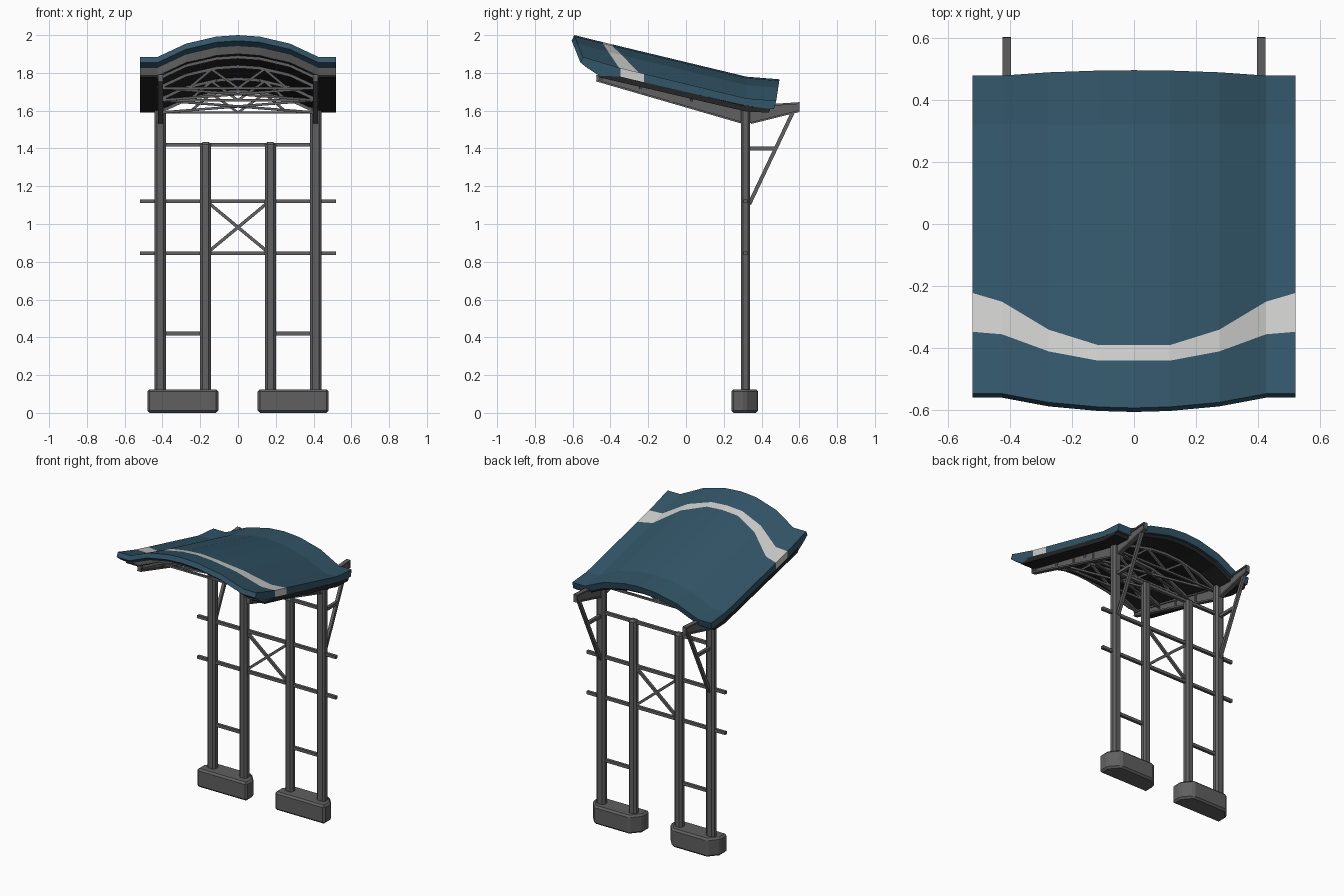
import bpy, bmesh, math
from mathutils import Vector

if "Cube" in bpy.data.objects:
    bpy.data.objects.remove(bpy.data.objects["Cube"])

def mat(name, c):
    m = bpy.data.materials.new(name)
    m.diffuse_color = (*c, 1)
    m.use_nodes = True
    m.node_tree.nodes["Principled BSDF"].inputs["Base Color"].default_value = m.diffuse_color
    return m

BLUE = mat("roof blue", (0.032, 0.092, 0.14))
WHITE = mat("stripe off white", (0.62, 0.62, 0.61))
STEEL = mat("steel grey", (0.12, 0.12, 0.12))
STONE = mat("footing grey", (0.115, 0.115, 0.115))
BLACK = mat("ceiling black", (0.018, 0.018, 0.018))

def finish(name, bm, mats):
    bmesh.ops.recalc_face_normals(bm, faces=bm.faces)
    me = bpy.data.meshes.new(name)
    bm.to_mesh(me)
    bm.free()
    for m in mats:
        me.materials.append(m)
    ob = bpy.data.objects.new(name, me)
    bpy.context.collection.objects.link(ob)
    return ob

def add_bar(bm, a, b, w, h=None):
    """Square bar from a to b."""
    a, b = Vector(a), Vector(b)
    h = h or w
    d = (b - a).normalized()
    up = Vector((0, 0, 1)) if abs(d.z) < 0.95 else Vector((0, 1, 0))
    s = d.cross(up).normalized()
    u = s.cross(d)
    ring = [[bm.verts.new(p + s * i * w / 2 + u * j * h / 2)
             for i, j in ((-1, -1), (1, -1), (1, 1), (-1, 1))] for p in (a, b)]
    for k in range(4):
        n = (k + 1) % 4
        bm.faces.new((ring[0][k], ring[0][n], ring[1][n], ring[1][k]))
    bm.faces.new(ring[0])
    bm.faces.new(ring[1])

def bars(name, segs, w, h=None):
    bm = bmesh.new()
    for a, b in segs:
        add_bar(bm, a, b, w, h)
    return finish(name, bm, [STEEL])

def prism(name, pts, m, axis, lo, hi):
    """Extrude a 2D outline along x (pts = y,z) or z (pts = x,y)."""
    bm = bmesh.new()
    mk = (lambda p, t: (t, p[0], p[1])) if axis == 'x' else (lambda p, t: (p[0], p[1], t))
    r = [[bm.verts.new(mk(p, t)) for p in pts] for t in (lo, hi)]
    n = len(pts)
    for k in range(n):
        bm.faces.new((r[0][k], r[0][(k + 1) % n], r[1][(k + 1) % n], r[1][k]))
    bm.faces.new(r[0])
    bm.faces.new(r[1])
    return finish(name, bm, [m])

def bevel(ob, w):
    md = ob.modifiers.new("bevel", 'BEVEL')
    md.width, md.segments = w, 1

# Canopy columns: |x|, drop below the crown, stripe front y, stripe back y
HALF = [(0, 0, -.44, -.39), (.115, .008, -.44, -.39), (.275, .045, -.41, -.34),
        (.425, .115, -.355, -.25), (.52, .115, -.347, -.222)]
COLS = [(-x, *r) for x, *r in HALF[:0:-1]] + HALF

def top_z(y):
    return 2.0 - .24 * (y + .595) if y < .32 else 1.78 - .08 * (y - .32)

def drop(x):
    x = abs(x)
    for a, b in zip(HALF, HALF[1:]):
        if x <= b[0]:
            return a[1] + (b[1] - a[1]) * (x - a[0]) / (b[0] - a[0])
    return .115

def front_y(d): return -.605 + .4 * d
def rear_y(d): return .495 - .15 * d

def loft(name, section, strip_mat, cap_polys, mats):
    bm = bmesh.new()
    rings = [[bm.verts.new((c[0], y, z - c[1])) for y, z in section(c)] for c in COLS]
    n = len(rings[0])
    for a, b in zip(rings, rings[1:]):
        for k in range(n):
            f = bm.faces.new((a[k], a[(k + 1) % n], b[(k + 1) % n], b[k]))
            f.material_index = strip_mat.get(k, 0)
    for r in (rings[0], rings[-1]):
        for idx, mi in cap_polys:
            bm.faces.new([r[i] for i in idx]).material_index = mi
    return finish(name, bm, mats)

# Blue shell with a stripe on top and under the nose
def shell(c):
    _, d, s1, s2 = c
    f, r = front_y(d), rear_y(d)
    # the roof slope follows each column's own front edge
    return [(f + .013, 2.0), (s1, top_z(s1)), (s2, top_z(s2)), (.32, 1.78), (r, top_z(r)),
            (r - .012, top_z(r) - .045), (.32, 1.74), (s2, top_z(s2) - .045),
            (s1, top_z(s1) - .045), (f + .10, 1.90), (f + .035, 1.942), (f, 1.97)]

loft("canopy_shell", shell, {1: 1, 9: 1},
     [((0, 1, 8, 9, 10, 11), 0), ((1, 2, 7, 8), 1), ((2, 3, 6, 7), 0), ((3, 4, 5, 6), 0)],
     [BLUE, WHITE])

# Black ceiling under the shell
def ceiling(c):
    f, r = front_y(c[1]) + .10, rear_y(c[1]) - .03
    return [(f, top_z(f) - .043), (.32, 1.738), (r, top_z(r) - .043),
            (r - .01, top_z(r) - .065), (.32, 1.71), (f, top_z(f) - .076)]

loft("canopy_ceiling", ceiling, {}, [((0, 1, 4, 5), 0), ((1, 2, 3, 4), 0)], [BLACK])

# Curved ribs following the ceiling
def rib_point(x, y): return (x, y, top_z(y) - drop(x) - .082)
RIBS = (-.45, -.24, .03, .30)
XS = [c[0] for c in COLS[1:-1]]
bars("ceiling_ribs", [(rib_point(a, y), rib_point(b, y))
                      for y in RIBS for a, b in zip(XS, XS[1:])], .016)

# Straight ties with struts, and crossed braces in the plane of the roof
def tie_point(x, y): return (x, y, top_z(y) - .195)
truss = []
for y in (-.24, .03, .30):
    truss.append((tie_point(-.41, y), tie_point(.41, y)))
    for s in (-1, 1):
        truss.append((tie_point(0, y), rib_point(s * .14, y)))
        truss.append((tie_point(s * .26, y), rib_point(s * .14, y)))
for a, b in ((-.24, .03), (.03, .30)):
    for s in (-1, 1):
        truss.append((tie_point(-.41 * s, a), tie_point(.41 * s, b)))
bars("roof_truss", truss, .013)

for s, side in ((-1, "left"), (1, "right")):
    X = s * .41
    # Tapered cantilever beam: web, flanges and stiffeners
    A, B, C = (-.475, 1.786), (.32, 1.607), (.60, 1.64)
    D, E, F = (.60, 1.598), (.345, 1.535), (.30, 1.535)
    G = (-.475, 1.76)
    prism(side + "_beam_web", [A, B, (.34, 1.627), C, D, E, F, G], STEEL, 'x', X - .006, X + .006)
    P = lambda q, dz=0: (X, q[0], q[1] + dz)
    flange = [(A, B), ((.33, 1.622), C), (D, E), (F, G)]
    bars(side + "_beam_flanges", [(P(a), P(b)) for a, b in flange], .028, .01)
    stiff = [(P((y, 1.786 - .225 * (y + .475))), P((y, 1.76 - .29 * (y + .475))))
             for y in (-.47, -.24, -.08, .11)] + [(P((.597, 1.598)), P((.597, 1.64)))]
    bars(side + "_beam_stiffeners", stiff, .026, .01)
    # Rear brace
    bars(side + "_rear_brace", [((X, .565, 1.59), (X, .335, 1.105)),
                                ((X, .33, 1.40), (X, .475, 1.40))], .02)
    # Posts
    for px, w, top, nm in ((.412, .062, 1.63, "outer"), (.172, .056, 1.435, "inner")):
        x = s * px
        p = prism(f"{side}_{nm}_post", [(x - w / 2, .29), (x + w / 2, .29),
                  (x + w / 2, .34), (x - w / 2, .34)], STEEL, 'z', .11, top)
        bevel(p, .013)
    # Footing with cut rear corners
    cx = s * .292
    ft = prism(side + "_footing", [(cx - .188, .24), (cx + .188, .24), (cx + .188, .315),
               (cx + .13, .382), (cx - .13, .382), (cx - .188, .315)], STONE, 'z', 0, .125)
    bevel(ft, .012)
    bars(side + "_low_rail", [((s * .18, .315, .42), (s * .40, .315, .42))], .02)

# Rails and crossed brace between the posts
Y = .315
bars("long_rails", [((-.52, Y, z), (.52, Y, z)) for z in (.845, 1.12)], .02)
bars("upper_rail", [((-.40, Y, 1.42), (.40, Y, 1.42))], .02)
bars("cross_brace", [((-.16, Y, .85), (.16, Y, 1.115)), ((.16, Y, .85), (-.16, Y, 1.115))], .017)
